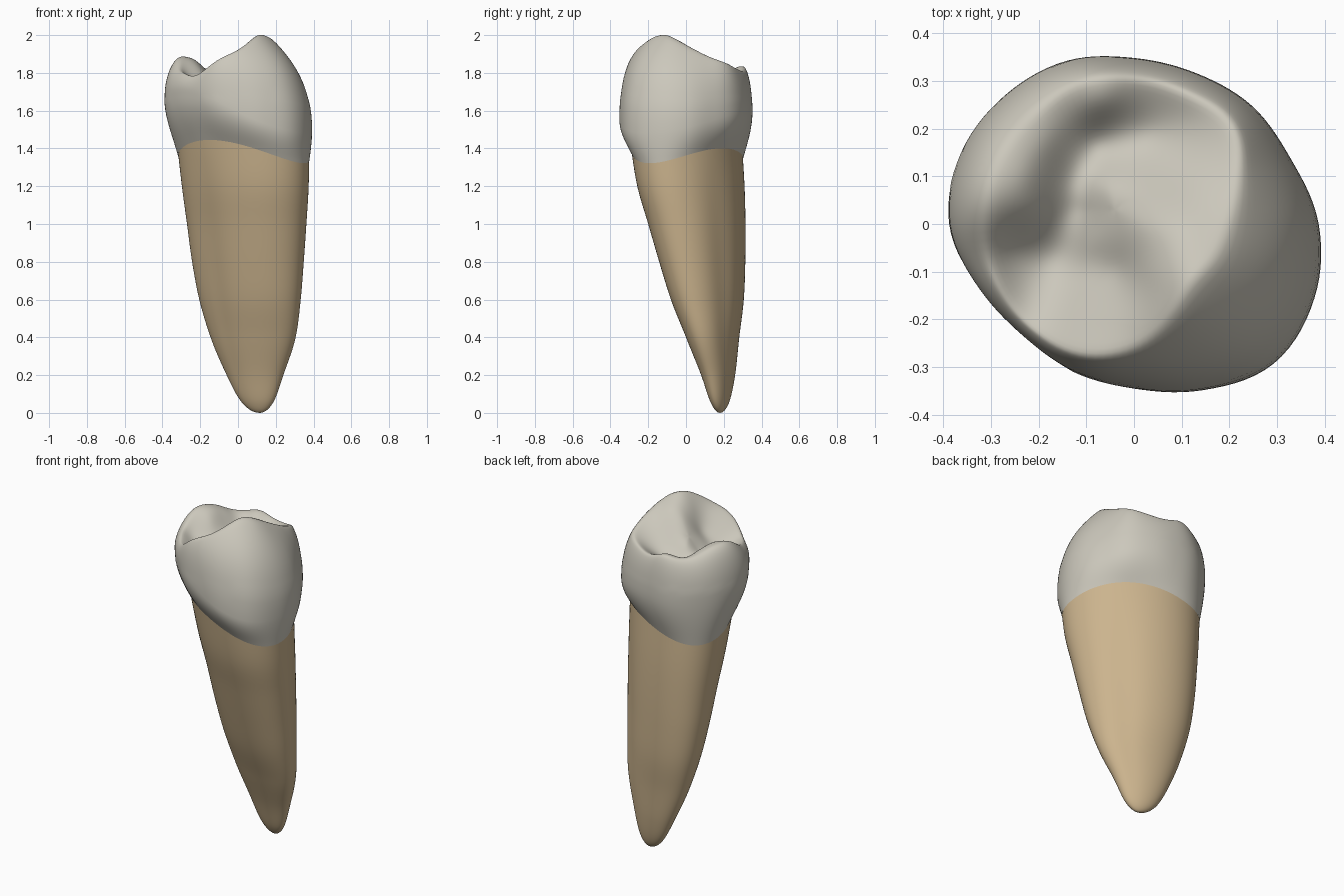
import bpy, bmesh, math
from mathutils import Vector

if "Cube" in bpy.data.objects:
    bpy.data.objects.remove(bpy.data.objects["Cube"])

SEG = 112

def material(name, rgb):
    m = bpy.data.materials.new(name)
    m.diffuse_color = (*rgb, 1)
    m.use_nodes = True
    m.node_tree.nodes["Principled BSDF"].inputs["Base Color"].default_value = m.diffuse_color
    return m

def cubic(p0, p1, p2, p3, t):
    """Catmull-Rom between p1 and p2."""
    return 0.5 * (2*p1 + (p2-p0)*t + (2*p0-5*p1+4*p2-p3)*t*t + (3*p1-p0-3*p2+p3)*t**3)

def around(values, a):
    """Smooth closed interpolation of values spaced evenly around the tooth."""
    n = len(values)
    f = (a / math.tau * n) % n
    i = int(f)
    return cubic(*[values[(i+k) % n] for k in (-1, 0, 1, 2)], f - i)

def bezier(a, b, c, d, t):
    s = 1 - t
    return a*s**3 + b*3*s*s*t + c*3*s*t*t + d*t**3

def loft(name, rings, mat, cap, smooth_above=None):
    """Join rings of points, closing the last ring with a single point."""
    bm = bmesh.new()
    rows = [[bm.verts.new(p) for p in r] for r in rings]
    for lo, hi in zip(rows, rows[1:]):
        for i in range(SEG):
            j = (i + 1) % SEG
            bm.faces.new((lo[i], lo[j], hi[j], hi[i]))
    tip = bm.verts.new(cap)
    for i in range(SEG):
        bm.faces.new((rows[-1][i], rows[-1][(i+1) % SEG], tip))
    if smooth_above:
        vs = [v for v in bm.verts if v.co.z > smooth_above]
        for _ in range(6):
            bmesh.ops.smooth_vert(bm, verts=vs, factor=0.5,
                                  use_axis_x=True, use_axis_y=True, use_axis_z=True)
    bmesh.ops.recalc_face_normals(bm, faces=bm.faces)
    if sum(f.normal.dot(f.calc_center_median() - Vector((0.05, 0, f.calc_center_median().z)))
           for f in bm.faces) < 0:
        bmesh.ops.reverse_faces(bm, faces=bm.faces)
    me = bpy.data.meshes.new(name)
    bm.to_mesh(me)
    bm.free()
    me.polygons.foreach_set("use_smooth", [True] * len(me.polygons))
    me.materials.append(mat)
    ob = bpy.data.objects.new(name, me)
    bpy.context.collection.objects.link(ob)
    return ob

# Root cross-sections: z, x min, x max, y min, y max
ROOT = [(0, .115, .115, .18, .18), (.05, .025, .183, .133, .226), (.2, -.06, .24, .08, .26),
        (.4, -.145, .305, .0, .282), (.6, -.205, .332, -.08, .306), (.8, -.243, .348, -.142, .314),
        (1.0, -.27, .362, -.2, .315), (1.2, -.297, .374, -.258, .31), (1.45, -.325, .378, -.298, .295)]

def section(z):
    w = math.sqrt(max(z, 0))
    ws = [math.sqrt(r[0]) for r in ROOT]
    i = max(k for k in range(len(ROOT)-1) if k == 0 or ws[k] <= w)
    f = (w - ws[i]) / (ws[i+1] - ws[i])
    n = len(ROOT) - 1
    def slope(k, c):
        a, b = max(k-1, 0), min(k+1, n)
        return (ROOT[b][c] - ROOT[a][c]) / (ws[b] - ws[a])
    h = ws[i+1] - ws[i]
    out = []
    for c in range(1, 5):
        p, q = ROOT[i][c], ROOT[i+1][c]
        out.append(p*(1+2*f)*(1-f)**2 + slope(i, c)*h*f*(1-f)**2
                   + q*f*f*(3-2*f) + slope(i+1, c)*h*f*f*(f-1))
    return out

def root_point(a, z):
    x0, x1, y0, y1 = section(z)
    skew = math.radians(20 + 6 * (1 - z / 1.4))
    # shallow groove down the two narrow sides
    g = math.exp(-(((math.degrees(a) - 50 + 90) % 180 - 90) / 16) ** 2)
    k = 1 - 0.05 * g * math.sin(math.pi * min(1, z / 1.4))
    return Vector(((x0+x1)/2 + (x1-x0)/2*k*math.cos(a),
                   (y0+y1)/2 + (y1-y0)/2*k*math.sin(a - skew), z))

def neck_z(a):
    d = a - math.radians(60)
    return 1.375 + .05*math.cos(2*d) - .022*math.cos(d)

ANGLES = [math.tau * i / SEG for i in range(SEG)]

# Root: lofted from the wavy neck line down to the tip
rows = [[root_point(a, neck_z(a) * (1 - k/56)**2) for a in ANGLES] for k in range(0, 55)]
loft("root", rows, material("root tan", (.60, .455, .27)), (.115, .18, 0))

# Crown outlines as radii every 22.5 degrees: widest line and biting rim
BELLY = [.387, .356, .350, .342, .348, .370, .382, .392, .389, .353, .331, .335, .345, .377, .414, .409]
RIM = [.205, .24, .295, .295, .305, .315, .305, .31, .31, .31, .305, .295, .26, .208, .178, .19]
RIM_Z = [1.95, 1.905, 1.86, 1.825, 1.82, 1.83, 1.84, 1.885, 1.865, 1.805, 1.79, 1.87, 1.925, 1.985, 2.01, 1.988]

# Biting surface: pits, grooves and ridges inside the rim
RELIEF = [(.10, .10, 1.85), (.03, .19, 1.76), (.11, .22, 1.805), (-.08, .17, 1.74), (-.13, .10, 1.765),
          (-.12, .03, 1.755), (-.17, -.07, 1.73), (-.26, -.065, 1.775), (-.22, .10, 1.865), (-.26, .11, 1.883),
          (-.21, .03, 1.83), (-.19, .17, 1.84), (-.27, .03, 1.868), (-.07, .26, 1.83), (-.08, -.04, 1.79),
          (-.035, -.10, 1.82), (.03, -.10, 1.925), (-.10, -.15, 1.80), (-.05, -.20, 1.875),
          (-.12, -.22, 1.84), (.02, 0, 1.90), (-.06, .08, 1.805), (.10, 0, 1.945), (-.14, .21, 1.80)]

def fit_surface(points):
    """Thin-plate surface through the given points."""
    def U(d2):
        return 0.5 * d2 * math.log(d2) if d2 > 1e-12 else 0.0
    n = len(points)
    M = [[U((p[0]-q[0])**2 + (p[1]-q[1])**2) for q in points] + [1, p[0], p[1], p[2]] for p in points]
    for c in range(3):
        M.append([(1, p[0], p[1])[c] for p in points] + [0, 0, 0, 0])
    N = n + 3
    for c in range(N):
        piv = max(range(c, N), key=lambda r: abs(M[r][c]))
        M[c], M[piv] = M[piv], M[c]
        for r in range(N):
            if r != c and M[r][c]:
                f = M[r][c] / M[c][c]
                M[r] = [x - f*y for x, y in zip(M[r], M[c])]
    w = [M[i][N] / M[i][i] for i in range(N)]
    return lambda x, y: w[n] + w[n+1]*x + w[n+2]*y + sum(
        w[i] * U((x-p[0])**2 + (y-p[1])**2) for i, p in enumerate(points))

def polar(r, a, z):
    return Vector((r*math.cos(a), r*math.sin(a), z))

rim_points = [tuple(polar(r, math.tau*i/16, z)) for i, (r, z) in enumerate(zip(RIM, RIM_Z))]
height = fit_surface(rim_points + RELIEF)

def neck_point(a):
    """Point of the root's top edge lying in direction a."""
    t = a
    for _ in range(25):
        p = root_point(t, neck_z(t))
        t += 0.7 * ((a - math.atan2(p.y, p.x) + math.pi) % math.tau - math.pi)
    return root_point(t, neck_z(t))

def crown_column(a):
    """Points of one crown strip, from the neck up the wall and in to the middle."""
    b = polar(around(BELLY, a), a, 1.595 - .085*math.cos(a) + .045*math.cos(2*(a - math.pi/4)))
    r = polar(around(RIM, a), a, 0)
    r.z = height(r.x, r.y)
    e = neck_point(a)
    n = Vector((e.x*1.004, e.y*1.004, e.z - .002))
    h, g = b.z - n.z, r.z - b.z
    up = Vector((0, 0, 1))
    out = Vector((b.x - n.x, b.y - n.y, 0))
    side = Vector((b.x - r.x, b.y - r.y, 0))
    lw = .5 - .5*math.cos(a + math.pi/4)          # rounder rim away from the tall cusp
    fw = max(0, math.cos(a + math.radians(80)))   # fuller wall at the front
    col = [bezier(n, n + out*.4 + up*h*.26, b - up*h*.42, b, k/10) for k in range(10)]
    col += [bezier(b, b + up*g*(.5 + .12*fw),
                   r + side*(.4 + .17*lw + .1*fw) - up*g*(.24 - .2*lw - .04*fw), r, k/16) for k in range(16)]
    mid = Vector((-.04, .03, 0))
    for k in range(24):
        p = r.lerp(mid, k/24)
        col.append(Vector((p.x, p.y, height(p.x, p.y))))
    return col

# Crown: wall, rim and biting surface in one skin
columns = [crown_column(a) for a in ANGLES]
loft("crown", list(zip(*columns)), material("enamel grey white", (.60, .575, .50)),
     (-.04, .03, height(-.04, .03)), smooth_above=1.66)
